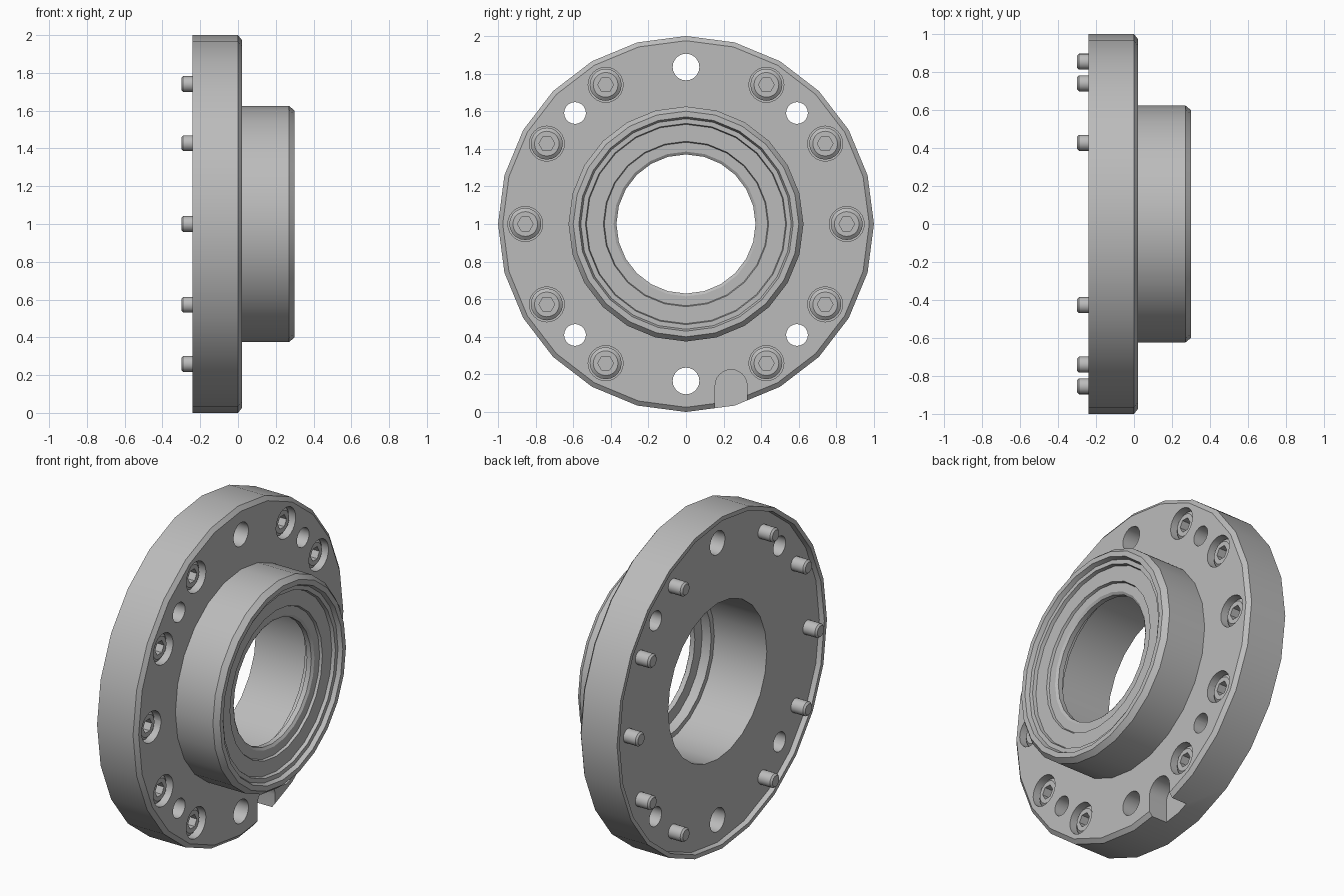
import bpy, bmesh, math
from mathutils import Matrix, Vector

cube = bpy.data.objects.get("Cube")
if cube:
    bpy.data.objects.remove(cube)

grey = bpy.data.materials.new("machined_grey")
grey.use_nodes = True
colour = (0.5, 0.5, 0.5, 1)
grey.diffuse_color = colour
grey.node_tree.nodes["Principled BSDF"].inputs["Base Color"].default_value = colour


def add_object(name, bm):
    bmesh.ops.recalc_face_normals(bm, faces=bm.faces)
    mesh = bpy.data.meshes.new(name)
    bm.to_mesh(mesh)
    bm.free()
    mesh.materials.append(grey)
    obj = bpy.data.objects.new(name, mesh)
    bpy.context.collection.objects.link(obj)
    return obj


def lathe(bm, profile, sides, closed=False):
    """Turn (x, radius) points around the x axis; open profiles get end caps."""
    rings = []
    for x, r in profile:
        rings.append([bm.verts.new((x, r * math.cos(a), r * math.sin(a)))
                      for a in (math.tau * i / sides for i in range(sides))])
    pairs = list(zip(rings, rings[1:]))
    if closed:
        pairs.append((rings[-1], rings[0]))
    else:
        bm.faces.new(rings[0])
        bm.faces.new(rings[-1])
    for p, q in pairs:
        for i in range(sides):
            j = (i + 1) % sides
            bm.faces.new((p[i], p[j], q[j], q[i]))


def cylinder(bm, y, z, radius, x0, x1, sides=24):
    turn = Matrix.Translation(((x0 + x1) / 2, y, z)) @ Matrix.Rotation(math.pi / 2, 4, 'Y')
    bmesh.ops.create_cone(bm, cap_ends=True, segments=sides, radius1=radius,
                          radius2=radius, depth=x1 - x0, matrix=turn)


def cut(obj, bm):
    cutter = add_object("cutter", bm)
    cutter.hide_render = True
    mod = obj.modifiers.new("cut", 'BOOLEAN')
    mod.object = cutter
    mod.solver = 'EXACT'
    select(obj)
    bpy.ops.object.modifier_apply(modifier=mod.name)
    bpy.data.objects.remove(cutter)


def select(obj):
    bpy.ops.object.select_all(action='DESELECT')
    obj.select_set(True)
    bpy.context.view_layer.objects.active = obj


def smooth(obj):
    select(obj)
    bpy.ops.object.shade_smooth_by_angle(angle=math.radians(30))


def polar(radius, degrees):
    a = math.radians(degrees)
    return radius * math.cos(a), radius * math.sin(a)


# Flange, hub and stepped bore as one turned body
outside = [(-0.21, 0.97), (-0.24, 0.975), (-0.24, 1.0), (0.0, 1.0), (0.02, 0.975),
           (0.02, 0.625), (0.27, 0.625), (0.30, 0.60)]
inside = [(0.30, 0.57), (0.275, 0.56), (0.275, 0.535), (0.255, 0.53), (0.255, 0.44),
          (0.24, 0.435), (0.24, 0.385), (0.23, 0.37), (0.20, 0.37), (0.20, 0.44),
          (0.14, 0.44), (0.14, 0.47), (-0.21, 0.47)]
bm = bmesh.new()
lathe(bm, outside + inside, 24, closed=True)
flange = add_object("flange_and_hub", bm)

# Through holes, counterbores and edge notch
bolt_places = [polar(0.855, d) for d in range(0, 360, 30) if d not in (90, 270)]
bm = bmesh.new()
for y, z in bolt_places:
    cylinder(bm, y, z, 0.093, -0.10, 0.1)
for d in (45, 135, 225, 315):
    cylinder(bm, *polar(0.835, d), 0.058, -0.4, 0.1)
for d in (90, 270):
    cylinder(bm, *polar(0.835, d), 0.071, -0.4, 0.1)
cut(flange, bm)

bm = bmesh.new()
cylinder(bm, 0.24, -0.86, 0.085, -0.10, 0.1)
cut(flange, bm)
bm = bmesh.new()
box = Matrix.Translation((0, 0.24, -1.01)) @ Matrix.Diagonal((0.2, 0.17, 0.3, 1))
bmesh.ops.create_cube(bm, size=1, matrix=box)
cut(flange, bm)
smooth(flange)

# Socket head bolts: one mesh shared by all ten
bm = bmesh.new()
lathe(bm, [(-0.30, 0.032), (-0.29, 0.042), (-0.11, 0.042), (-0.11, 0.085),
           (-0.02, 0.085), (-0.005, 0.066)], 20)
bolt = add_object("bolt", bm)
bm = bmesh.new()
cylinder(bm, 0, 0, 0.042, -0.06, 0.05, sides=6)
cut(bolt, bm)
smooth(bolt)
for i, (y, z) in enumerate(bolt_places):
    part = bolt if i == 0 else bpy.data.objects.new("bolt", bolt.data)
    if i:
        bpy.context.collection.objects.link(part)
    part.location = Vector((0, y, z + 1))
flange.location.z = 1
